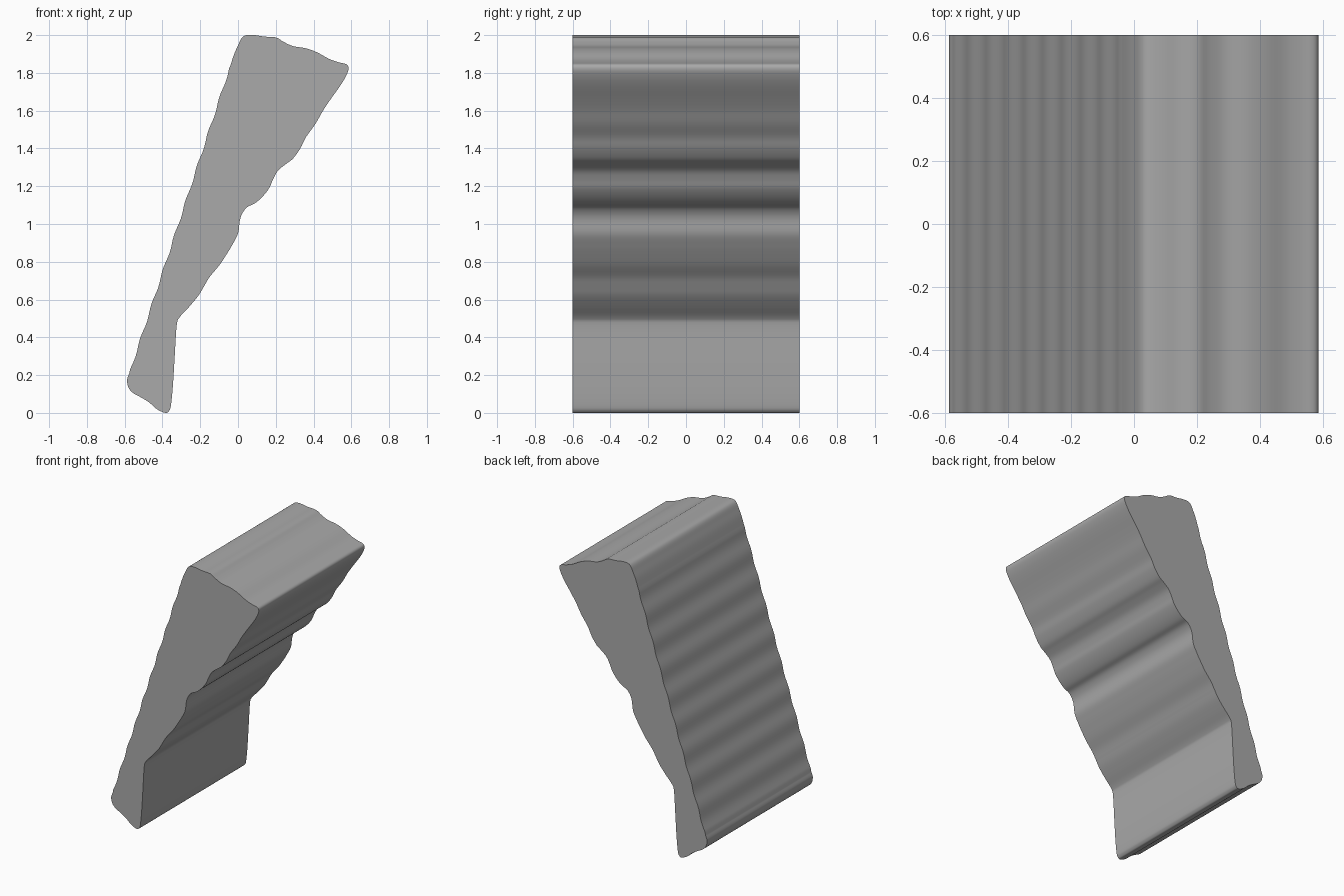
import bpy, bmesh, math
from mathutils import Vector

default_cube = bpy.data.objects.get("Cube")
if default_cube:
    bpy.data.objects.remove(default_cube, do_unlink=True)

HALF_DEPTH = 0.6

# Key points of the silhouette (x, z): top ridge, stepped underside, foot
TOP = [(0.02, 1.985), (0.045, 2.0), (0.09, 2.0), (0.14, 1.992), (0.2, 1.988),
       (0.24, 1.965), (0.29, 1.942), (0.36, 1.93), (0.42, 1.908),
       (0.48, 1.875), (0.53, 1.857), (0.575, 1.845), (0.585, 1.82)]
UNDERSIDE = [(0.57, 1.78), (0.54, 1.73), (0.49, 1.66), (0.45, 1.6), (0.41, 1.53),
             (0.36, 1.46), (0.33, 1.4), (0.29, 1.345), (0.25, 1.315),
             (0.21, 1.28), (0.185, 1.235), (0.165, 1.19), (0.13, 1.145),
             (0.09, 1.11), (0.05, 1.09), (0.025, 1.06), (0.01, 1.02),
             (0, 0.95), (-0.03, 0.89), (-0.06, 0.84), (-0.1, 0.78),
             (-0.15, 0.72), (-0.18, 0.67), (-0.21, 0.62), (-0.26, 0.56)]
FOOT = [(-0.31, 0.505), (-0.325, 0.46), (-0.335, 0.3), (-0.345, 0.14),
        (-0.355, 0.04), (-0.365, 0.01), (-0.385, 0), (-0.43, 0.02),
        (-0.47, 0.055), (-0.51, 0.08), (-0.555, 0.105), (-0.58, 0.135),
        (-0.587, 0.175)]
BACK_LOW, BACK_HIGH = Vector((-0.575, 0.21)), Vector((-0.04, 1.84))
SHOULDER = [(-0.02, 1.9), (0, 1.945)]


def smooth_path(points, steps=4):
    """Catmull-Rom curve through an open list of points."""
    pts = [Vector(p) for p in points]
    pts = [pts[0]] + pts + [pts[-1]]
    path = []
    for a, b, c, d in zip(pts, pts[1:], pts[2:], pts[3:]):
        for i in range(steps):
            t = i / steps
            path.append(0.5 * (2 * b + (c - a) * t
                               + (2 * a - 5 * b + 4 * c - d) * t ** 2
                               + (3 * b - a - 3 * c + d) * t ** 3))
    return path


def rippled_back(start, end, steps=90, height=0.0035, pitch=0.06):
    """Straight back slope with shallow horizontal ripples."""
    along = end - start
    outward = Vector((-along.y, along.x)).normalized()
    path = []
    for i in range(1, steps):
        p = start + along * (i / steps)
        wave = math.sin(2 * math.pi * (p.x + 0.53) / pitch)
        path.append(p + outward * height * wave)
    return path


outline = smooth_path([BACK_HIGH] + SHOULDER + TOP + UNDERSIDE + FOOT + [BACK_LOW])
outline += [BACK_LOW] + rippled_back(BACK_LOW, BACK_HIGH)

# Extrude the outline from front to back
bm = bmesh.new()
front = bm.faces.new([bm.verts.new((p.x, -HALF_DEPTH, p.y)) for p in outline])
result = bmesh.ops.extrude_face_region(bm, geom=[front], use_keep_orig=True)
moved = [g for g in result["geom"] if isinstance(g, bmesh.types.BMVert)]
bmesh.ops.translate(bm, verts=moved, vec=(0, 2 * HALF_DEPTH, 0))
bmesh.ops.recalc_face_normals(bm, faces=bm.faces)
mesh = bpy.data.meshes.new("leaning_slab")
bm.to_mesh(mesh)
bm.free()

slab = bpy.data.objects.new("leaning_slab", mesh)
bpy.context.collection.objects.link(slab)

# Plain grey material
grey = bpy.data.materials.new("plain_grey")
grey.use_nodes = True
colour = (0.4, 0.4, 0.4, 1)
grey.diffuse_color = colour
grey.node_tree.nodes["Principled BSDF"].inputs["Base Color"].default_value = colour
mesh.materials.append(grey)

# Smooth the rippled sides and keep the end caps crisp
bpy.ops.object.select_all(action="DESELECT")
slab.select_set(True)
bpy.context.view_layer.objects.active = slab
bpy.ops.object.shade_smooth_by_angle(angle=math.radians(40))
